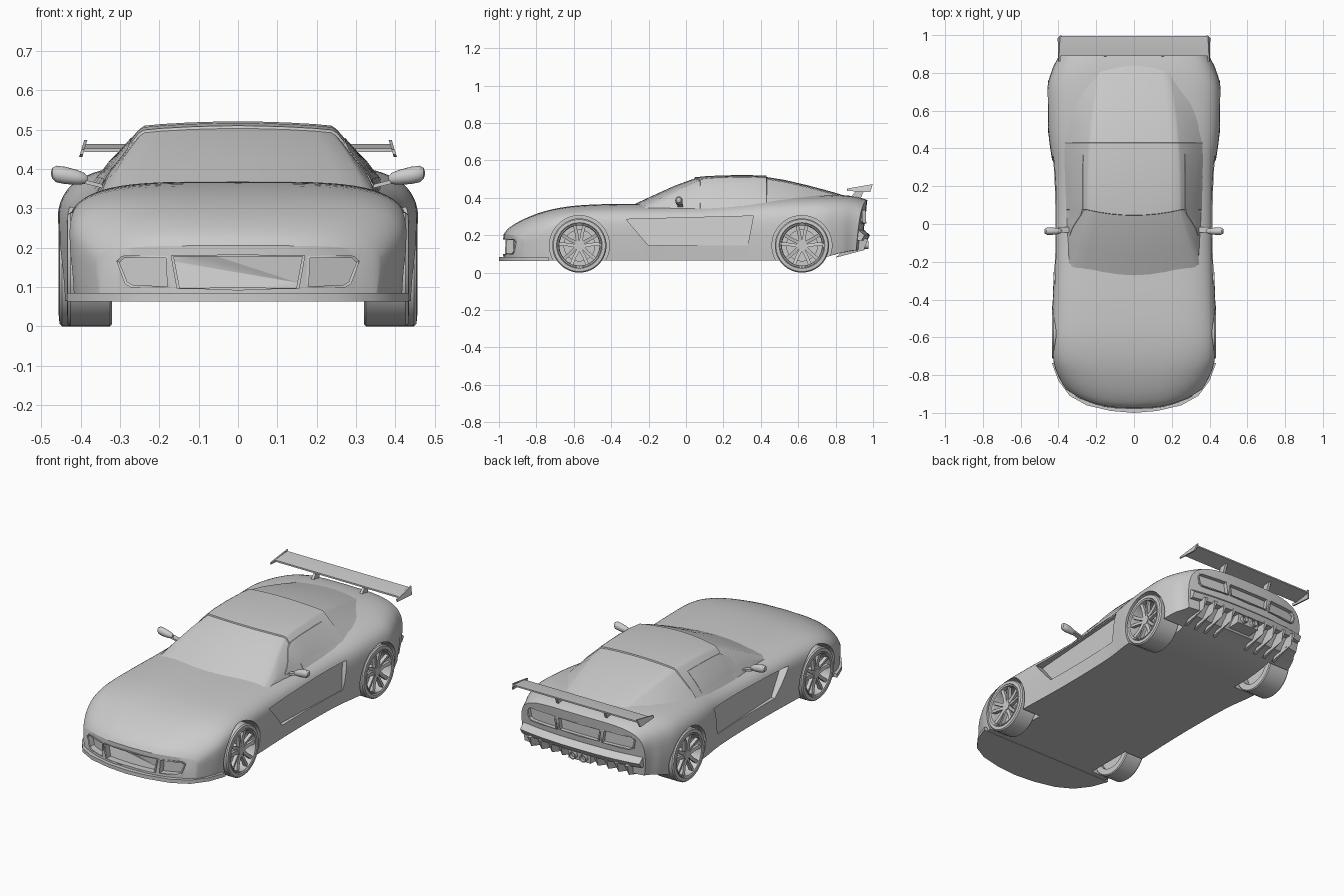
import bpy, bmesh, math
from mathutils import Vector

if "Cube" in bpy.data.objects:
    bpy.data.objects.remove(bpy.data.objects["Cube"])


def finish(ob, angle=30):
    bpy.ops.object.select_all(action='DESELECT')
    ob.select_set(True)
    bpy.context.view_layer.objects.active = ob
    bpy.ops.object.shade_smooth_by_angle(angle=math.radians(angle))
    return ob


def loft(name, rings, loop=False, cap=None):
    """Skin a list of equal closed rings; cap = face index lists, else n-gons."""
    bm = bmesh.new()
    vs = [[bm.verts.new(p) for p in r] for r in rings]
    n = len(rings[0])
    pairs = list(zip(vs, vs[1:])) + ([(vs[-1], vs[0])] if loop else [])
    for a, b in pairs:
        for i in range(n):
            bm.faces.new((a[i], a[(i + 1) % n], b[(i + 1) % n], b[i]))
    if not loop:
        for r in (vs[0], vs[-1]):
            for f in cap or [range(n)]:
                bm.faces.new([r[i] for i in f])
    bmesh.ops.recalc_face_normals(bm, faces=bm.faces)
    me = bpy.data.meshes.new(name)
    bm.to_mesh(me)
    bm.free()
    ob = bpy.data.objects.new(name, me)
    bpy.context.collection.objects.link(ob)
    return finish(ob)


def xprism(name, profile, x0, x1):
    return loft(name, [[(x, y, z) for y, z in profile] for x in (x0, x1)])


def xcyl(name, x0, x1, y, z, r, n=48):
    a = [math.tau * i / n for i in range(n)]
    return xprism(name, [(y + r * math.cos(t), z + r * math.sin(t)) for t in a], x0, x1)


def cut(ob, cutter):
    m = ob.modifiers.new("cut", 'BOOLEAN')
    m.operation, m.solver, m.object = 'DIFFERENCE', 'EXACT', cutter
    bpy.ops.object.select_all(action='DESELECT')
    bpy.context.view_layer.objects.active = ob
    ob.select_set(True)
    bpy.ops.object.modifier_apply(modifier=m.name)
    bpy.data.objects.remove(cutter)


def smooth_rows(rows, k=4):
    """Catmull-Rom through table rows."""
    rows = [Vector(r) for r in rows]
    out = []
    for i in range(len(rows) - 1):
        p0, p1, p2, p3 = (rows[max(0, min(len(rows) - 1, i + d))] for d in (-1, 0, 1, 2))
        for j in range(k):
            t = j / k
            out.append(p1 + 0.5 * t * ((p2 - p0) + t * ((2 * p0 - 5 * p1 + 4 * p2 - p3)
                       + t * (3 * p1 - p0 - 3 * p2 + p3))))
    return out + [rows[-1]]


def dense(pts, k=6):
    """Subdivide a closed 2D outline."""
    return [Vector(a).lerp(Vector(b), j / k) for a, b in zip(pts, pts[1:] + pts[:1]) for j in range(k)]


# Lower body: y, bow, half width, bottom, waist, top
stations = [(-.975, .10, .36, .065, .15, .205), (-.945, .11, .385, .065, .16, .24),
            (-.87, .10, .415, .065, .175, .285), (-.75, .05, .43, .065, .19, .33),
            (-.6, .01, .436, .065, .2, .357), (-.4, 0, .43, .065, .2, .367),
            (-.15, 0, .422, .065, .2, .368), (.1, 0, .422, .065, .2, .372),
            (.3, 0, .43, .065, .2, .388), (.45, 0, .45, .065, .2, .403),
            (.6, 0, .46, .065, .2, .413), (.73, 0, .458, .08, .2, .417),
            (.83, -.005, .43, .105, .2, .415), (.91, -.02, .402, .115, .2, .405),
            (.965, -.03, .388, .12, .2, .388)]
N = 32
rings = []
for y, bow, w, zb, zm, zt in smooth_rows(stations):
    sup = []
    for i in range(N + 1):
        c, s = math.cos(math.pi * i / N), max(0, math.sin(math.pi * i / N))
        sup.append((math.copysign(abs(c) ** .5, c) * w, zm + (zt - zm) * s ** .5))
    ring = [(.97 * w, zb)] + sup + [(-.97 * w, zb)] + [(.97 * x, zb) for x, z in sup[-2:0:-1]]
    tilt = .12 * max(0, min(1, (y - .85) / .1))
    rings.append([(x, y + bow * abs(x / w) ** 2.5 + tilt * (z - .35), z) for x, z in ring])
R = 2 * N + 2
body = loft("body", rings, cap=[(i + 1, i + 2, (R - i - 1) % R, (R - i) % R) for i in range(N)])

# Wheel wells, side scoops and rear diffuser cut
WHEELS = [(-.57, .435), (.62, .456)]
for s in (1, -1):
    for y, _ in WHEELS:
        cut(body, xcyl("well", s * .3, s * .6, y, .145, .16, 64))
    scoop = [(-.32, .285, .375), (-.2, .145, .395), (.33, .145, .422), (.36, .303, .404)]
    cut(body, loft("scoop", [[(s * x, y, z) for y, z, x in scoop], [(s * .55, y, z) for y, z, x in scoop]]))
cut(body, xprism("diffuser_cut", [(.79, .02), (1.1, .02), (1.1, .18), (.93, .18)], -.3, .3))


def nose_y(x):
    return -.975 + .1 * (abs(x) / .36) ** 2.5


def tail_y(x):
    return .96 - .03 * (abs(x) / .388) ** 2.5


def opening(name, outline, surf, direction, depth):
    """Recess in a bowed end face plus a thin rim around it."""
    pts = dense(outline)
    cut(body, loft("recess", [[(x, direction * 1.15, z) for x, z in pts],
                              [(x, surf(x) - direction * depth, z) for x, z in pts]]))
    rim = []
    n = len(pts)
    mid = sum(pts, Vector((0, 0))) / n
    for p in pts:
        d = (p - mid).normalized() * .006
        y = surf(p.x)
        rim.append([(q.x, y + direction * e, q.y) for q, e in
                    ((p - d * .3, -.012), (p - d * .3, .004), (p + d, .004), (p + d, -.012))])
    loft(name, rim, loop=True)


# Front grilles and tail light recesses
opening("grille_frame", [(-.165, .178), (.165, .178), (.15, .097), (-.15, .097)], nose_y, -1, .035)
opening("plate_frame", [(-.13, .332), (.13, .332), (.12, .268), (-.12, .268)], tail_y, 1, .02)
for s in (1, -1):
    opening("intake_frame", [(s * .182, .175), (s * .29, .175), (s * .303, .163), (s * .283, .112),
                             (s * .27, .104), (s * .178, .1)], nose_y, -1, .035)
    opening("tail_light_frame", [(s * .155, .335), (s * .32, .335), (s * .335, .32), (s * .325, .275),
                                 (s * .31, .265), (s * .145, .265)], tail_y, 1, .02)
finish(body)

# Front splitter
half = [(0, -1), (.12, -.99), (.25, -.96), (.34, -.91), (.4, -.83), (.435, -.735)]
plan = [(-x, y) for x, y in half[:0:-1]] + half
loft("front_splitter", [[(x, y, z) for x, y in plan] for z in (.063, .084)])

# Cabin: y, bow, roof half width, roof height, base half width
cabin = [(-.28, .055, .335, .364, .345), (-.17, .05, .31, .415, .352), (-.06, .04, .279, .465, .36),
         (.045, .03, .25, .503, .365), (.047, .03, .252, .51, .366), (.12, .02, .252, .517, .369),
         (.25, 0, .25, .521, .378), (.35, 0, .246, .521, .39), (.43, 0, .242, .518, .4),
         (.432, 0, .24, .511, .4), (.53, 0, .232, .495, .402), (.65, 0, .217, .467, .4),
         (.77, 0, .2, .435, .385), (.87, 0, .19, .405, .36)]
rings = []
for y, bow, t, zt, b in cabin:
    h = [(.25 * t, zt - .001), (.5 * t, zt - .003), (.78 * t, zt - .007), (.95 * t, zt - .011), (t, zt - .019),
         ((t + b) / 2 + .006, (zt - .019 + .33) / 2 + .004), (b, .33)]
    ring = h[::-1] + [(0, zt)] + [(-x, z) for x, z in h]
    rings.append([(x, y + bow * min(1, abs(x / t)) ** 2, z) for x, z in ring])
loft("cabin", rings)


def cabin_side(y, f):
    for a, b in zip(cabin, cabin[1:]):
        ya, yb = a[0] + a[1], b[0] + b[1]
        if ya <= y <= yb and yb > ya:
            k = (y - ya) / (yb - ya)
            t, zt, w = (a[i] + (b[i] - a[i]) * k for i in (2, 3, 4))
            bulge = 1 - abs(2 * f - 1)
            return w + (t - w) * f + .006 * bulge, .33 + (zt - .349) * f + .004 * bulge


# Side windows and rear quarter trims
for s in (1, -1):
    rings = []
    for i in range(13):
        y = -.06 + .43 * i / 12
        top = min(.86, .35 + 1.9 * i / 12)
        (x0, z0), (x1, z1), (xm, zm) = cabin_side(y, .26), cabin_side(y, top), cabin_side(y, .5)
        if top < .55:
            xm, zm = cabin_side(y, (.26 + top) / 2)
        rings.append([(s * (x + d), y, z) for x, z, d in
                      ((x0, z0, .003), (xm, zm, .003), (x1, z1, .003), (x1, z1, -.01), (x0, z0, -.01))])
    loft("side_window", rings)

# Door mirrors
for s in (1, -1):
    rings = []
    for k, (x, r) in enumerate([(.382, .006), (.39, .014), (.41, .019), (.44, .022), (.462, .021), (.472, .014), (.475, .005)]):
        rings.append([(s * x, -.038 + r * math.cos(a) * .9, .374 + (x - .38) * .16 + r * math.sin(a))
                      for a in [math.tau * i / 16 for i in range(16)]])
    loft("door_mirror", rings)
    loft("mirror_stalk", [[(s * .34, y, z - .015) for y, z in q] if e else [(s * .4, y, z) for y, z in q]
                          for e in (1, 0) for q in [[(-.045, .365), (-.015, .365), (-.015, .375), (-.045, .375)]]])

# Rear wing
xprism("wing_blade", [(.89, .443), (.995, .456), (.995, .464), (.94, .46), (.89, .452)], -.39, .39)
for s in (1, -1):
    loft("wing_endplate", [[(s * (.384 + d + (.47 - z) * .3), y, z) for y, z in
                            ((.86, .437), (.985, .43), (.998, .473), (.86, .449))] for d in (0, .008)])
    xprism("wing_support", [(.875, .395), (.93, .39), (.96, .455), (.92, .45)], s * .145, s * .16)

# Rear bumper lip, diffuser fins and exhaust
lip = []
for i in range(-8, 9):
    x = .375 * i / 8
    o = .03 * abs(i / 8) ** 2.5
    lip.append([(x, y - o, z) for y, z in ((.9, .225), (.952, .228), (.984, .2), (.968, .172), (.9, .172))])
loft("rear_bumper_lip", lip)
for s in (1, -1):
    for x in (.1, .165, .23, .295):
        loft("diffuser_fin", [[(s * (x + d + .02 * k), y, z) for y, z, d, k in
                               ((.8, .08, 0, k), (.95, .12, .012, 0), (.975, .18, 0, k), (.92, .185, 0, k))]
                              for k in (0, 1)])
    pipe = [(s * .035 + r * math.cos(a), r * math.sin(a), a) for r in (1,) for a in (0,)]
    rings = []
    for i in range(24):
        a = math.tau * i / 24
        rings.append([(s * .033 + r * math.cos(a), y, .148 + r * math.sin(a))
                      for r, y in ((.021, .88), (.021, .975), (.016, .975), (.016, .88))])
    loft("exhaust_pipe", rings, loop=True)
xprism("exhaust_box", [(.88, .12), (.955, .122), (.96, .18), (.88, .18)], -.07, .07)

# Wheels: tyre, rim lip, brake disc, hub and split spokes
for s in (1, -1):
    for y, xo in WHEELS:
        def lathe(name, prof, n=56):
            loft(name, [[(s * (xo - u), y + r * math.cos(a), .145 + r * math.sin(a)) for r, u in prof]
                        for a in [math.tau * i / n for i in range(n)]], loop=True)
        W = xo - .32
        lathe("tyre", [(.118, .006), (.122, .001), (.139, .002), (.145, .009), (.145, W - .005), (.14, W), (.116, W)])
        lathe("rim", [(.119, .004), (.117, 0), (.111, .002), (.107, .014), (.107, W), (.117, W)])
        xcyl("brake_disc", s * (xo - .06), s * (xo - .075), y, .145, .085)
        xcyl("rim_back", s * (xo - .085), s * (xo - .09), y, .145, .11)
        xcyl("hub", s * (xo - .012), s * (xo - .07), y, .145, .026, 24)
        for k in range(5):
            for d in (1, -1):
                a = math.tau * k / 5 + math.pi / 2
                e, g = Vector((math.cos(a), math.sin(a))), Vector((-math.sin(a), math.cos(a))) * d
                rings = []
                for r, c, h, u in ((.015, .008, .009, .014), (.06, .014, .009, .012), (.11, .026, .009, .005)):
                    p = e * r + g * c
                    q0, q1 = p - g * h, p + g * h
                    rings.append([(s * (xo - v), y + q.x, .145 + q.y) for q, v in
                                  ((q0, u + .004), (q1, u), (q1, u + .02), (q0, u + .02))])
                loft("spoke", rings)
